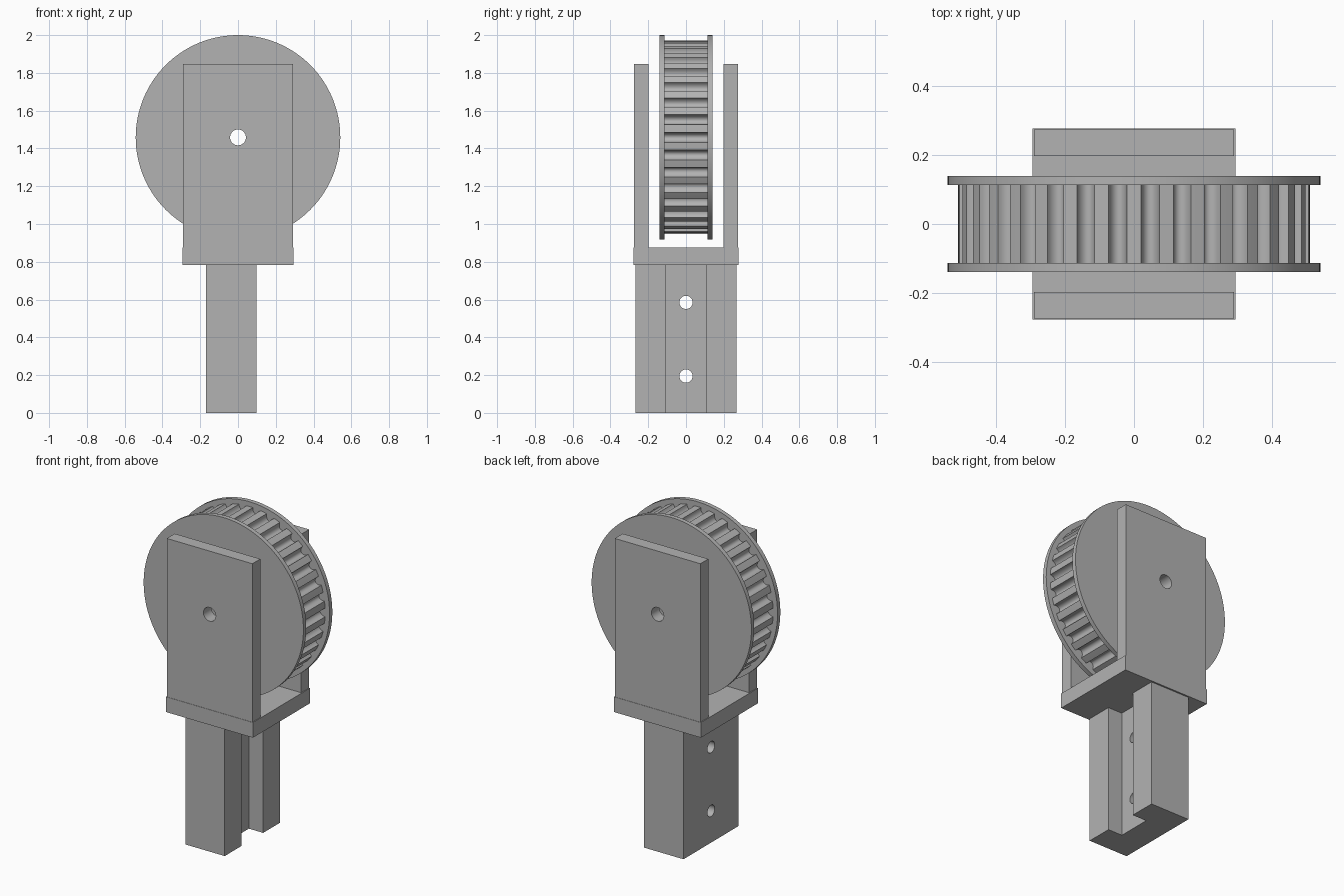
import bpy, bmesh, math
from mathutils import Vector

cube = bpy.data.objects.get("Cube")
if cube:
    bpy.data.objects.remove(cube, do_unlink=True)

grey = bpy.data.materials.new("plain grey")
grey.use_nodes = True
COLOUR = (0.45, 0.45, 0.45, 1)
grey.diffuse_color = COLOUR
grey.node_tree.nodes["Principled BSDF"].inputs["Base Color"].default_value = COLOUR

AXLE_Z = 1.4585


def extrude(name, points, start, end):
    """Extrude a closed outline of 3D points given at start, along end."""
    bm = bmesh.new()
    face = bm.faces.new([bm.verts.new(Vector(p) + Vector(start)) for p in points])
    new = bmesh.ops.extrude_face_region(bm, geom=[face])["geom"]
    bmesh.ops.translate(bm, vec=Vector(end) - Vector(start),
                        verts=[v for v in new if isinstance(v, bmesh.types.BMVert)])
    bmesh.ops.recalc_face_normals(bm, faces=bm.faces)
    mesh = bpy.data.meshes.new(name)
    bm.to_mesh(mesh)
    bm.free()
    mesh.materials.append(grey)
    obj = bpy.data.objects.new(name, mesh)
    bpy.context.collection.objects.link(obj)
    return obj


def box(name, x, y, z):
    outline = [(x[0], y[0], 0), (x[1], y[0], 0), (x[1], y[1], 0), (x[0], y[1], 0)]
    return extrude(name, outline, (0, 0, z[0]), (0, 0, z[1]))


def disc(name, radius, z, y, sides):
    ring = [math.tau * i / sides for i in range(sides)]
    outline = [(radius * math.cos(a), 0, z + radius * math.sin(a)) for a in ring]
    return extrude(name, outline, (0, y[0], 0), (0, y[1], 0))


def activate(obj):
    bpy.ops.object.select_all(action="DESELECT")
    obj.select_set(True)
    bpy.context.view_layer.objects.active = obj


def drill(obj, radius, z, along_x=False):
    """Cut a round through hole, along y or along x."""
    cutter = disc("hole_cutter", radius, z, (-1, 1), 40)
    cutter.hide_render = True
    if along_x:
        cutter.rotation_euler.z = math.pi / 2
    activate(obj)
    mod = obj.modifiers.new("hole", "BOOLEAN")
    mod.operation = "DIFFERENCE"
    mod.solver = "EXACT"
    mod.object = cutter
    bpy.ops.object.modifier_apply(modifier=mod.name)
    bpy.data.objects.remove(cutter, do_unlink=True)


def smooth(obj):
    activate(obj)
    bpy.ops.object.shade_smooth_by_angle(angle=math.radians(28))


# Mounting stem: channel section open towards +x, with two cross holes
back, floor, front, half, slot = -0.17, 0.0, 0.097, 0.267, 0.105
channel = [(back, -half, 0), (front, -half, 0), (front, -slot, 0), (floor, -slot, 0),
           (floor, slot, 0), (front, slot, 0), (front, half, 0), (back, half, 0)]
stem = extrude("mounting_stem", channel, (0, 0, 0), (0, 0, 0.785))
for z in (0.195, 0.585):
    drill(stem, 0.035, z, along_x=True)
smooth(stem)

# Fork: base plate and two cheeks
box("fork_base", (-0.295, 0.295), (-0.277, 0.277), (0.782, 0.875))
for side, name in ((-1, "front_cheek"), (1, "back_cheek")):
    cheek = box(name, (-0.29, 0.29), sorted((side * 0.198, side * 0.275)), (0.875, 1.846))
    drill(cheek, 0.042, AXLE_Z)
    smooth(cheek)

# Toothed belt wheel with rounded grooves; one tooth points straight up
TEETH, RADIUS, DEPTH, STEPS = 34, 0.512, 0.035, 10
pitch = math.tau / TEETH
outline = []
for i in range(TEETH):
    middle = math.pi / 2 + (i + 0.5) * pitch
    for k in range(STEPS + 1):
        t = math.pi * k / STEPS
        a = middle - 0.28 * pitch * math.cos(t)
        r = RADIUS - DEPTH * math.sin(t)
        outline.append((r * math.cos(a), 0, AXLE_Z + r * math.sin(a)))
    a = middle + pitch / 2
    outline.append((RADIUS * math.cos(a), 0, AXLE_Z + RADIUS * math.sin(a)))
wheel = extrude("toothed_wheel", outline, (0, -0.113, 0), (0, 0.113, 0))
drill(wheel, 0.042, AXLE_Z)
smooth(wheel)

# Belt guide flanges
for side, name in ((-1, "front_flange"), (1, "back_flange")):
    flange = disc(name, 0.5415, AXLE_Z, sorted((side * 0.113, side * 0.14)), 128)
    drill(flange, 0.042, AXLE_Z)
    smooth(flange)
